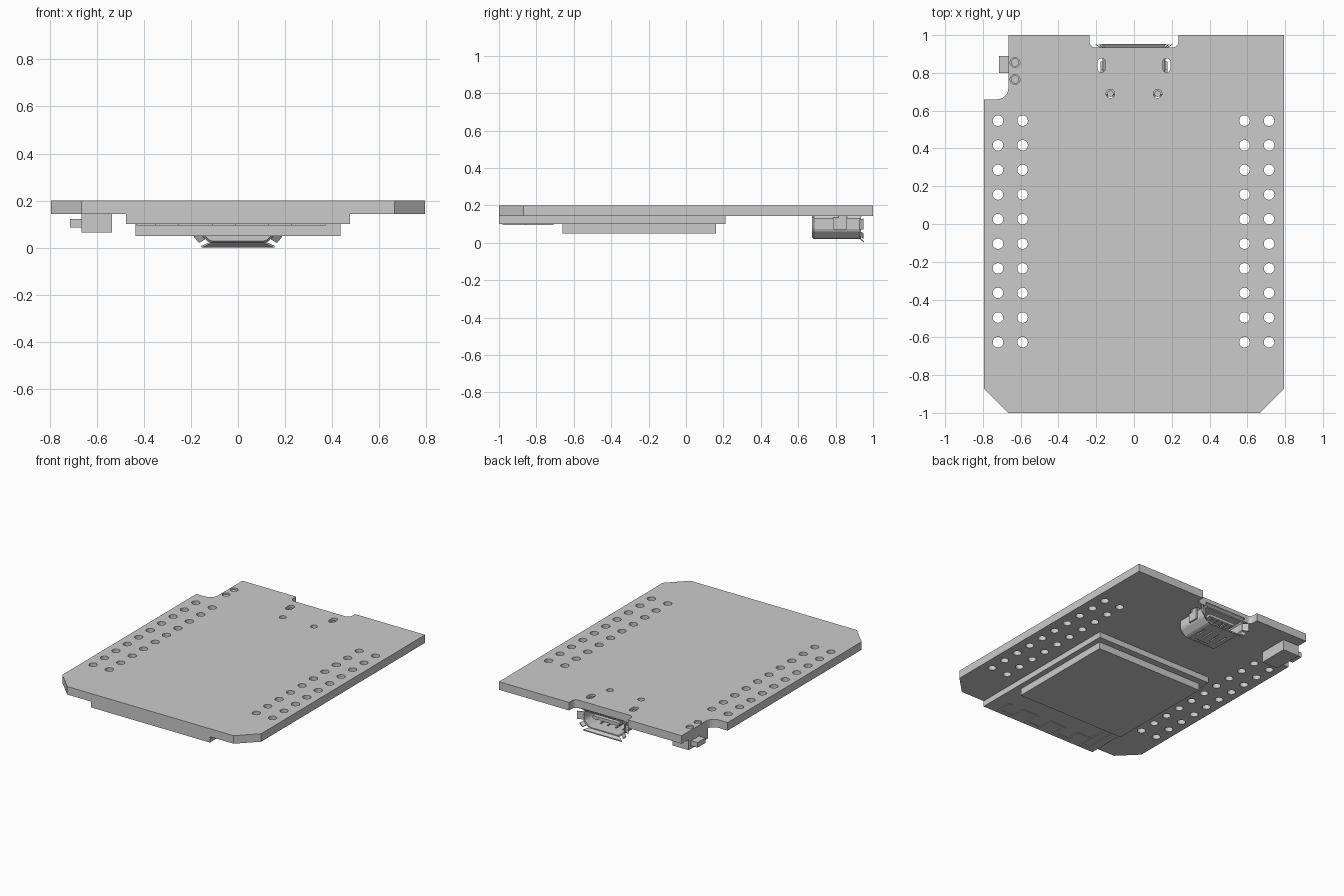
import bpy, bmesh, math
from mathutils import Vector

if "Cube" in bpy.data.objects:
    bpy.data.objects.remove(bpy.data.objects["Cube"], do_unlink=True)

grey = bpy.data.materials.new("plain grey")
grey.use_nodes = True
grey.diffuse_color = (0.6, 0.6, 0.6, 1)
grey.node_tree.nodes["Principled BSDF"].inputs["Base Color"].default_value = grey.diffuse_color


def finish(name, bm):
    bmesh.ops.recalc_face_normals(bm, faces=bm.faces)
    mesh = bpy.data.meshes.new(name)
    bm.to_mesh(mesh)
    bm.free()
    mesh.materials.append(grey)
    obj = bpy.data.objects.new(name, mesh)
    bpy.context.collection.objects.link(obj)
    return obj


def add_loft(bm, rings):
    """Bridge equal-sized rings of points and cap both ends."""
    loops = [[bm.verts.new(p) for p in ring] for ring in rings]
    for a, b in zip(loops, loops[1:]):
        for i in range(len(a)):
            j = (i + 1) % len(a)
            bm.faces.new((a[i], a[j], b[j], b[i]))
    bm.faces.new(loops[0])
    bm.faces.new(loops[-1])


def add_prism(bm, outline, z0, z1):
    add_loft(bm, [[(x, y, z) for x, y in outline] for z in (z0, z1)])


def add_box(bm, x0, x1, y0, y1, z0, z1):
    add_prism(bm, [(x0, y0), (x1, y0), (x1, y1), (x0, y1)], z0, z1)


def box(name, *bounds):
    bm = bmesh.new()
    add_box(bm, *bounds)
    return finish(name, bm)


def arc(cx, cy, r, start, end, steps=6):
    angles = [math.radians(start + (end - start) * i / steps) for i in range(steps + 1)]
    return [(cx + r * math.cos(a), cy + r * math.sin(a)) for a in angles]


def circle(cx, cy, r, sides=20):
    return arc(cx, cy, r, 0, 360, sides)[:-1]


def cut(target, cutter):
    """Subtract the cutter, bake the result and discard the cutter."""
    mod = target.modifiers.new("cut", "BOOLEAN")
    mod.operation = "DIFFERENCE"
    mod.solver = "EXACT"
    mod.object = cutter
    cutter.hide_render = True
    bpy.context.view_layer.update()
    deps = bpy.context.evaluated_depsgraph_get()
    result = bpy.data.meshes.new_from_object(target.evaluated_get(deps))
    target.modifiers.clear()
    target.data = result
    bpy.data.objects.remove(cutter, do_unlink=True)


# Circuit board with clipped corners, button recess and connector notch
W, LOW, TOP = 0.795, 0.142, 0.2
outline = [(-0.665, -1), (0.665, -1), (W, -0.87), (W, 1), (0.235, 1)]
outline += arc(0.205, 0.965, 0.03, 0, -90)
outline += arc(-0.205, 0.965, 0.03, 270, 180)
outline += [(-0.235, 1), (-0.665, 1)]
outline += arc(-0.725, 0.72, 0.06, 0, -90)
outline += [(-W, 0.66), (-W, -0.87)]
bm = bmesh.new()
add_prism(bm, outline, LOW, TOP)
board = finish("circuit_board", bm)

# Drill the pin rows, connector slots and locating holes
bm = bmesh.new()
for x in (-0.72, -0.59, 0.585, 0.715):
    for row in range(10):
        add_prism(bm, circle(x, 0.547 - row * 0.1303, 0.028), 0.1, 0.25)
for side in (-1, 1):
    slot = arc(side * 0.172, 0.855, 0.022, 0, 180) + arc(side * 0.172, 0.825, 0.022, 180, 360)
    add_prism(bm, slot, 0.1, 0.25)
    add_prism(bm, circle(side * 0.125, 0.69, 0.023), 0.1, 0.25)
for y in (0.765, 0.855):
    add_prism(bm, circle(-0.63, y, 0.026), 0.1, 0.25)
cut(board, finish("drill_cutter", bm))

# Radio module under the board
box("module_plate", -0.475, 0.475, -1, 0.21, 0.1, LOW)
box("module_shield", -0.435, 0.435, -0.66, 0.16, 0.05, 0.1)

# Meandering aerial trace
bm = bmesh.new()
LINE, NEAR, FAR = 0.012, -0.87, -0.97


def trace(x0, y0, x1, y1):
    add_box(bm, min(x0, x1) - LINE, max(x0, x1) + LINE,
            min(y0, y1) - LINE, max(y0, y1) + LINE, 0.095, 0.1005)


xs = [-0.36 + 0.12 * i for i in range(7)]
for i, x in enumerate(xs):
    trace(x, NEAR, x, FAR)
    if i < len(xs) - 1:
        y = FAR if i % 2 else NEAR
        trace(x, y, xs[i + 1], y)
for x in (-0.42, -0.36):
    trace(x, FAR, x, -0.72)
trace(-0.42, FAR, -0.36, FAR)
finish("aerial_trace", bm)

# Side push button with its plunger and locating pins
box("button_body", -0.665, -0.535, 0.7, 0.92, 0.065, LOW)
box("button_plunger", -0.715, -0.66, 0.8, 0.89, 0.085, 0.122)
bm = bmesh.new()
for y in (0.765, 0.855):
    add_prism(bm, circle(-0.63, y, 0.022), 0.13, 0.19)
finish("button_pins", bm)

# Connector shell: hollow, tapering away from the board
half = [(0.115, 0.02), (0.13, 0.027), (0.162, 0.06), (0.168, 0.075), (0.168, 0.13), (0.158, LOW)]
section = half + [(-x, z) for x, z in reversed(half)]


def ring(y, inset):
    mid = 0.081
    return [(x * (1 - inset / 0.168), y, mid + (z - mid) * (1 - inset / 0.061)) for x, z in section]


bm = bmesh.new()
add_loft(bm, [ring(0.675, 0.008), ring(0.685, 0), ring(0.935, 0), ring(0.935, 0.009), ring(0.71, 0.009)])
shell = finish("connector_shell", bm)

# Spring cutouts in the shell's outer face
bm = bmesh.new()
for x in (-0.06, 0.06):
    for dx in (-0.028, 0.028):
        add_box(bm, x + dx - 0.006, x + dx + 0.006, 0.75, 0.85, 0, 0.04)
add_box(bm, -0.06, 0.06, 0.7, 0.712, 0, 0.028)
cut(shell, finish("spring_cutter", bm))

# Flared lips around the mouth
bm = bmesh.new()


def lip(a, b, out_a, out_b, thick):
    """A sloping strip from inner edge a-b to outer edge out_a-out_b."""
    t = Vector(thick)
    quad = [Vector(p) for p in (a, b, out_b, out_a)]
    add_loft(bm, [quad, [p + t for p in quad]])


lip((-0.11, 0.928, 0.02), (0.11, 0.928, 0.02), (-0.155, 0.953, 0), (0.155, 0.953, 0), (0, 0, 0.008))
lip((-0.15, 0.928, 0.135), (0.15, 0.928, 0.135), (-0.17, 0.953, 0.152), (0.17, 0.953, 0.152), (0, 0, 0.008))
for s in (-1, 1):
    lip((s * 0.16, 0.928, 0.07), (s * 0.16, 0.928, 0.125),
        (s * 0.198, 0.95, 0.07), (s * 0.198, 0.95, 0.13), (s * 0.008, 0, 0))
    lip((s * 0.14, 0.928, 0.035), (s * 0.16, 0.928, 0.058),
        (s * 0.165, 0.95, 0.02), (s * 0.188, 0.95, 0.045), (s * -0.005, 0, 0.006))
finish("connector_lips", bm)

# Mounting legs through the slots and pegs in the small holes
bm = bmesh.new()
for s in (-1, 1):
    x0, x1 = sorted((s * 0.165, s * 0.178))
    add_box(bm, x0, x1, 0.785, 0.86, 0.07, 0.135)
    add_box(bm, x0, x1, 0.815, 0.86, 0.13, 0.19)
    add_prism(bm, circle(s * 0.125, 0.69, 0.017, 12), 0.13, 0.18)
finish("connector_legs", bm)

# Tongue and contacts inside the mouth
box("connector_tongue", -0.105, 0.105, 0.7, 0.915, 0.088, 0.108)
bm = bmesh.new()
for i in range(-2, 3):
    add_box(bm, i * 0.04 - 0.009, i * 0.04 + 0.009, 0.71, 0.91, 0.08, 0.09)
finish("connector_contacts", bm)
